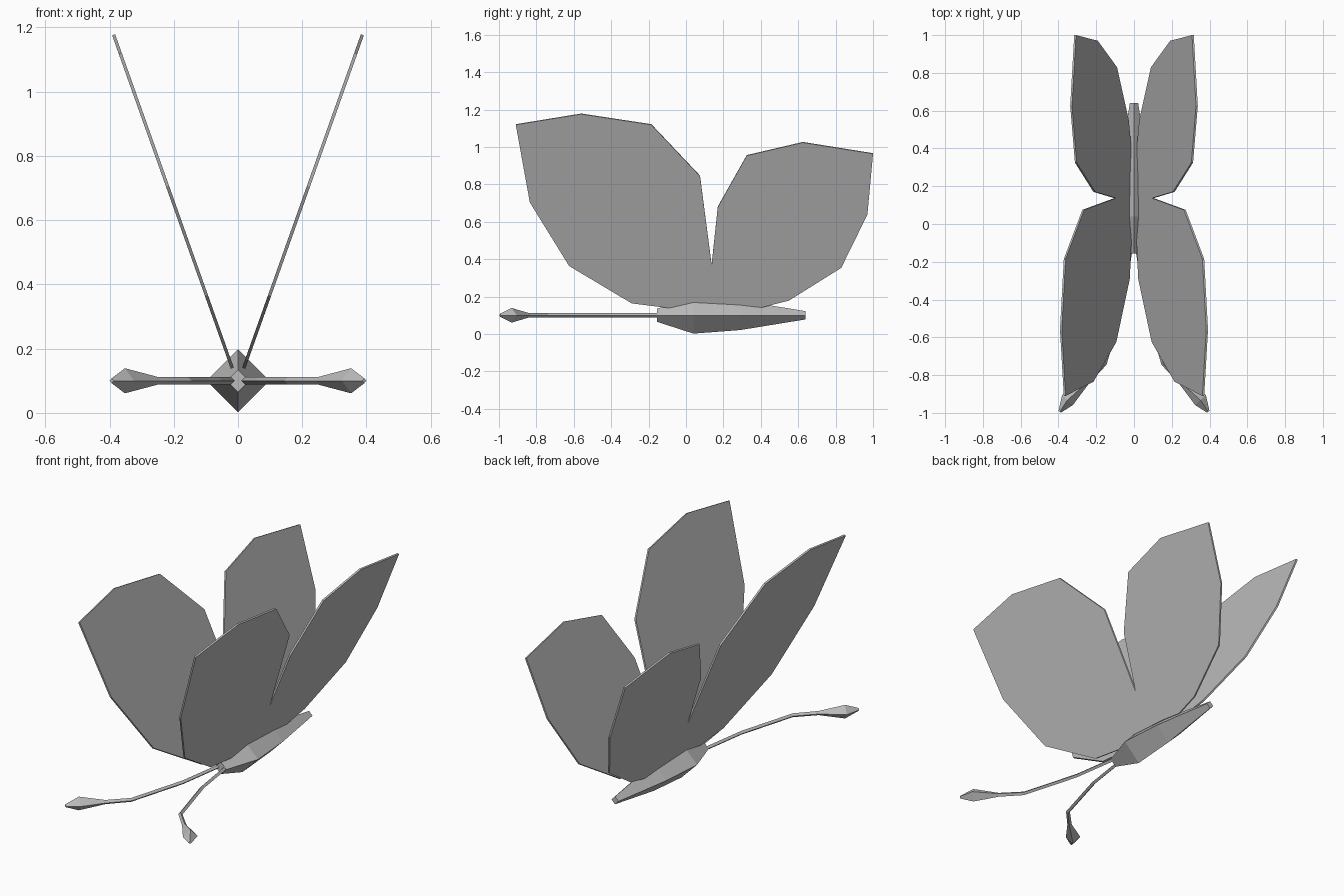
import bpy
import bmesh
from mathutils import Vector

cube = bpy.data.objects.get("Cube")
if cube:
    bpy.data.objects.remove(cube, do_unlink=True)

# Single grey material
grey = bpy.data.materials.new("plain grey")
grey.use_nodes = True
GREY = (0.5, 0.5, 0.5, 1)
grey.diffuse_color = GREY
grey.node_tree.nodes["Principled BSDF"].inputs["Base Color"].default_value = GREY


def finish(name, bm):
    bmesh.ops.recalc_face_normals(bm, faces=bm.faces[:])
    mesh = bpy.data.meshes.new(name)
    bm.to_mesh(mesh)
    bm.free()
    mesh.materials.append(grey)
    obj = bpy.data.objects.new(name, mesh)
    bpy.context.collection.objects.link(obj)
    return obj


def diamond_loft(name, stations):
    """Four-sided tube through (x, y, z, radius) stations, points up and sideways."""
    bm = bmesh.new()
    centres = [Vector(s[:3]) for s in stations]
    rings = []
    for i, (c, s) in enumerate(zip(centres, stations)):
        along = centres[min(i + 1, len(centres) - 1)] - centres[max(i - 1, 0)]
        side = along.cross(Vector((0, 0, 1))).normalized() * s[3]
        up = Vector((0, 0, s[3]))
        rings.append([bm.verts.new(c + d) for d in (up, side, -up, -side)])
    for a, b in zip(rings, rings[1:]):
        for k in range(4):
            n = (k + 1) % 4
            bm.faces.new((a[k], a[n], b[n], b[k]))
    bm.faces.new(rings[0])
    bm.faces.new(rings[-1])
    return finish(name, bm)


# Body: diamond section, widest near the front
Z = 0.1
diamond_loft("body", [(0, -0.155, Z, 0.035), (0, 0.04, Z, 0.098),
                      (0, 0.29, Z, 0.079), (0, 0.64, Z, 0.022)])

# Wing outline as (y, z): front lobe, notch, rear lobe, lower edge
OUTLINE = [(-0.91, 1.12), (-0.56, 1.177), (-0.185, 1.12), (0.075, 0.845),
           (0.137, 0.37), (0.17, 0.68), (0.325, 0.955), (0.625, 1.025),
           (1.0, 0.965), (0.97, 0.64), (0.83, 0.355), (0.55, 0.18),
           (0.405, 0.143), (0.28, 0.157), (0.04, 0.17), (-0.09, 0.14),
           (-0.29, 0.165), (-0.625, 0.365), (-0.835, 0.705)]
SLOPE, THICK = 0.356, 0.01

# Antenna path as (x, y, radius): thin stalk with a club at the end
ANTENNA = [(0.02, -0.14, 0.011), (0.06, -0.41, 0.011), (0.155, -0.74, 0.011),
           (0.25, -0.84, 0.012), (0.352, -0.932, 0.039), (0.393, -0.994, 0.008)]

for side, s in (("left", 1), ("right", -1)):
    bm = bmesh.new()
    verts = [bm.verts.new((s * (0.018 + SLOPE * (z - 0.14)), y, z)) for y, z in OUTLINE]
    face = bm.faces.new(verts)
    face.normal_update()
    normal = face.normal.copy()
    bmesh.ops.translate(bm, verts=verts, vec=-normal * THICK / 2)
    new = bmesh.ops.extrude_face_region(bm, geom=[face], use_keep_orig=True)["geom"]
    bmesh.ops.translate(bm, vec=normal * THICK,
                        verts=[g for g in new if isinstance(g, bmesh.types.BMVert)])
    finish(side + "_wing", bm)
    diamond_loft(side + "_antenna", [(s * x, y, Z, r) for x, y, r in ANTENNA])
